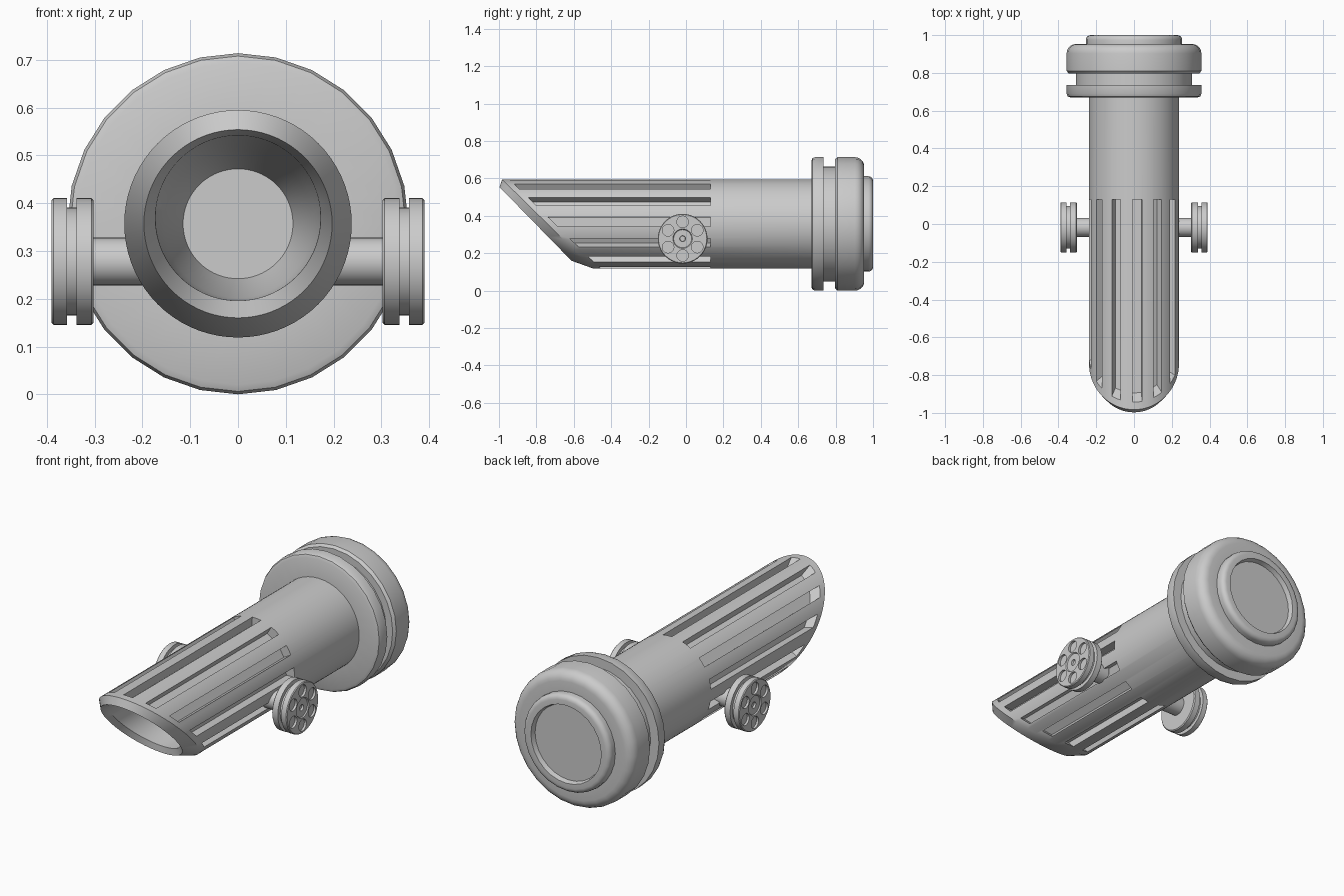
import bpy, bmesh
from math import sin, cos, pi, radians
from mathutils import Vector, Matrix

if "Cube" in bpy.data.objects:
    bpy.data.objects.remove(bpy.data.objects["Cube"])

CZ = 0.357  # height of the main axis


def finish(bm, name, angle=35):
    bmesh.ops.recalc_face_normals(bm, faces=bm.faces)
    me = bpy.data.meshes.new(name)
    bm.to_mesh(me)
    bm.free()
    ob = bpy.data.objects.new(name, me)
    bpy.context.collection.objects.link(ob)
    smooth(ob, angle)
    return ob


def smooth(ob, angle=35):
    bpy.ops.object.select_all(action='DESELECT')
    ob.select_set(True)
    bpy.context.view_layer.objects.active = ob
    bpy.ops.object.shade_smooth_by_angle(angle=radians(angle))


def lathe(name, profile, seg, place, angle=35):
    """Closed solid of revolution; place(r, t, a) maps a profile point to space."""
    bm = bmesh.new()
    rings = [[bm.verts.new(place(r, t, 2 * pi * i / seg)) for i in range(seg)]
             for r, t in profile]
    for a, b in zip(rings, rings[1:]):
        for i in range(seg):
            j = (i + 1) % seg
            bm.faces.new((a[i], a[j], b[j], b[i]))
    bm.faces.new(rings[0])
    bm.faces.new(rings[-1])
    return finish(bm, name, angle)


def cut(ob, cutter):
    cutter.hide_render = True
    m = ob.modifiers.new("cut", 'BOOLEAN')
    m.operation, m.solver, m.object = 'DIFFERENCE', 'EXACT', cutter
    bpy.ops.object.select_all(action='DESELECT')
    ob.select_set(True)
    bpy.context.view_layer.objects.active = ob
    # cut goes before the smoothing modifier, if there is one
    bpy.ops.object.modifier_apply(modifier="cut")
    bpy.data.objects.remove(cutter)
    smooth(ob)


def slant(z):
    """y of the slanted mouth's outer edge at height z."""
    return -0.985 + (0.597 - z) * 1.02


# Barrel: slanted chamfered mouth, then a funnel down to a flat disc
def barrel_point(r, t, a):
    x, z = r * sin(a), CZ + r * cos(a)
    if t == 'edge':
        return x, slant(z), z
    if t == 'lip':
        return x, -1.0 + (0.557 - z) * 0.977, z
    if t == 'rim':
        z += 0.012
        return x, -0.965 + (0.557 - z) * 0.977, z
    return x, t, z


barrel = lathe("barrel", [(0.238, 0.70), (0.238, 'edge'), (0.197, 'lip'),
                          (0.173, 'rim'), (0.155, -0.36), (0.115, -0.2)],
               72, barrel_point)

# Slots: thirteen long cutters with slanted front ends
bm = bmesh.new()
for k in range(13):
    a = radians(4.3) + k * 2 * pi / 13
    out, side = Vector((sin(a), 0, cos(a))), Vector((cos(a), 0, -sin(a)))
    front, back = [], []
    for r, w in ((0.19, -1), (0.19, 1), (0.26, 1), (0.26, -1)):
        p = out * r + side * w * 0.025 + Vector((0, 0, CZ))
        front.append(bm.verts.new((p.x, slant(p.z) + 0.04, p.z)))
        back.append(bm.verts.new((p.x, 0.13, p.z)))
    bm.faces.new(front)
    bm.faces.new(back[::-1])
    for i in range(4):
        j = (i + 1) % 4
        bm.faces.new((front[i], back[i], back[j], front[j]))
cut(barrel, finish(bm, "slot_cutters"))

# End cap: flange, groove, thick rounded ring and recessed back plate
R = 0.357
cap = [(0.2, 0.67), (R - 0.02, 0.67), (R - 0.006, 0.676), (R, 0.69), (R, 0.735),
       (0.308, 0.735), (0.308, 0.797), (R - 0.012, 0.797), (R, 0.81)]
cap += [(R - 0.05 + 0.05 * cos(t * pi / 10), 0.903 + 0.05 * sin(t * pi / 10)) for t in range(6)]
cap += [(0.255, 0.953)]
cap += [(0.23 + 0.025 * cos(t * pi / 8), 0.975 + 0.025 * sin(t * pi / 8)) for t in range(5)]
cap += [(0.205, 1.0), (0.198, 0.975)]
lathe("end_cap", cap, 28, lambda r, t, a: (r * sin(a), t, CZ + r * cos(a)))

# Side wheels on an axle
WY, WZ = -0.018, 0.278
for s, tag in ((1, "right"), (-1, "left")):
    def wheel_point(r, t, a):
        return s * t, WY + r * sin(a), WZ + r * cos(a)

    lathe(tag + "_axle", [(0.05, 0.19), (0.05, 0.31)], 32, wheel_point)
    wheel = lathe(tag + "_wheel", [(0.128, 0.302), (0.133, 0.307), (0.133, 0.338),
                                   (0.113, 0.338), (0.113, 0.358), (0.133, 0.358),
                                   (0.133, 0.386), (0.129, 0.39), (0.052, 0.39),
                                   (0.048, 0.384), (0.016, 0.384), (0.014, 0.374)],
                  40, wheel_point)
    # ring of six round pockets in the outer face
    bm = bmesh.new()
    for k in range(6):
        a = k * pi / 3
        loc = Vector((s * 0.398, WY + 0.09 * sin(a), WZ + 0.09 * cos(a)))
        bmesh.ops.create_cone(bm, cap_ends=True, segments=20, radius1=0.031, radius2=0.031,
                              depth=0.04,
                              matrix=Matrix.Translation(loc) @ Matrix.Rotation(pi / 2, 4, 'Y'))
    cut(wheel, finish(bm, "pocket_cutters"))
